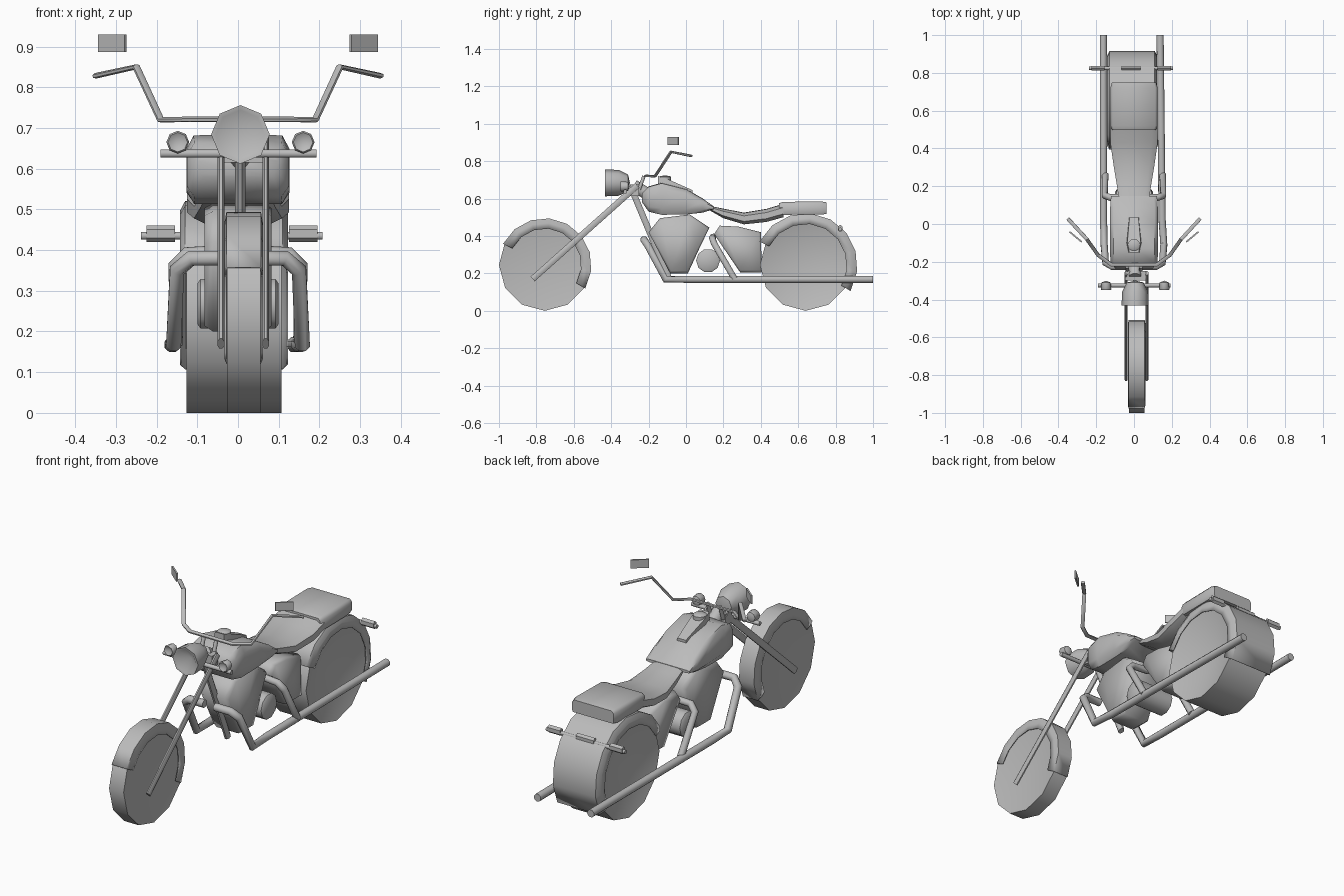
import bpy, bmesh, math
from mathutils import Vector

cube = bpy.data.objects.get("Cube")
if cube:
    bpy.data.objects.remove(cube, do_unlink=True)

grey = bpy.data.materials.new("plain_grey")
grey.use_nodes = True
tone = (0.5, 0.5, 0.5, 1)
grey.diffuse_color = tone
grey.node_tree.nodes["Principled BSDF"].inputs["Base Color"].default_value = tone
parts = []


def build(name, rings, loop=True, caps=True, wrap=False):
    """Skin a list of equal-length point rings."""
    n, m = len(rings[0]), len(rings)
    verts = [tuple(p) for ring in rings for p in ring]
    faces = []
    for i in range(m if wrap else m - 1):
        k = (i + 1) % m
        for j in range(n if loop else n - 1):
            q = (j + 1) % n
            faces.append((i * n + j, i * n + q, k * n + q, k * n + j))
    if caps:
        faces += [tuple(range(n))[::-1], tuple((m - 1) * n + j for j in range(n))]
    mesh = bpy.data.meshes.new(name)
    mesh.from_pydata(verts, [], faces)
    mesh.materials.append(grey)
    obj = bpy.data.objects.new(name, mesh)
    bpy.context.collection.objects.link(obj)
    parts.append(obj)
    return obj


def tube(name, path, ra, rb=None, ref=(1, 0, 0), sides=8):
    """Sweep an elliptical section along a path."""
    pts, rb, u, rings = [Vector(p) for p in path], rb or ra, Vector(ref), []
    for i, p in enumerate(pts):
        t = Vector()
        if i:
            t += (p - pts[i - 1]).normalized()
        if i < len(pts) - 1:
            t += (pts[i + 1] - p).normalized()
        t.normalize()
        u = (u - t * u.dot(t)).normalized()
        v = t.cross(u)
        angles = [math.tau * (k + 0.5) / sides for k in range(sides)]
        rings.append([p + u * ra * math.cos(a) + v * rb * math.sin(a) for a in angles])
    return build(name, rings)


def lathe(name, profile, centre, axis, sides=12, arc=None):
    """Turn (radius, offset) points about an axis; arc gives degrees for an open strip."""
    start, end = arc or (0, 360)
    count = sides + 1 if arc else sides
    rings = []
    for k in range(count):
        a = math.radians(start + (end - start) * k / sides)
        ring = []
        for r, d in profile:
            c, s = r * math.cos(a), r * math.sin(a)
            ring.append(Vector(centre) + Vector({"x": (d, c, s), "y": (c, d, s), "z": (c, s, d)}[axis]))
        rings.append(ring)
    return build(name, rings, loop=False, caps=False, wrap=not arc)


def hull(name, stations, side=((0.7, 0), (1, 0.25), (1, 0.72), (0.75, 0.97), (0, 1))):
    """Loft rounded box sections given as (y, half width, bottom, top)."""
    section = list(side) + [(-a, b) for a, b in reversed(side) if a]
    return build(name, [[(a * w, y, lo + b * (hi - lo)) for a, b in section]
                        for y, w, lo, hi in stations])


def slab(name, profile, half, shrink):
    """Loft a side outline across x, with slightly smaller outer faces."""
    cy = sum(p[0] for p in profile) / len(profile)
    cz = sum(p[1] for p in profile) / len(profile)
    slices = [(-half, shrink), (-half * 0.75, 1), (half * 0.75, 1), (half, shrink)]
    return build(name, [[(x, cy + (y - cy) * s, cz + (z - cz) * s) for y, z in profile]
                        for x, s in slices])


def box(name, centre, size, turn=0):
    half = Vector(size) / 2
    obj = build(name, [[(a * half.x, b * half.y, c * half.z) for a, b in
                        ((-1, -1), (1, -1), (1, 1), (-1, 1))] for c in (-1, 1)])
    obj.location, obj.rotation_euler.z = centre, turn


# wheels and fenders
def wheel(name, centre, half, dish):
    lathe(name, [(0, -dish), (0.245, -half), (0.245, half), (0, dish)], centre, "x")


def fender(name, centre, radius, half, inner):
    side = [(inner, half), (radius - 0.025, half), (radius, half * 0.9)]
    obj = lathe(name, [(r, -d) for r, d in side] + [(r, d) for r, d in side[::-1]],
                centre, "x", 8, (-30, 153))
    obj.modifiers.new("thickness", "SOLIDIFY").thickness = 0.005


front_hub, rear_hub = (0.014, -0.755, 0.245), (-0.01, 0.64, 0.245)
wheel("front_wheel", front_hub, 0.041, 0.005)
wheel("rear_wheel", rear_hub, 0.117, 0.045)
fender("front_fender", front_hub, 0.25, 0.047, 0.195)
fender("rear_fender", rear_hub, 0.277, 0.133, 0.22)

# fork, neck and front frame tube
for x, tag in ((-0.042, "right"), (0.068, "left")):
    tube(tag + "_fork_leg", [(x, -0.26, 0.67), (x, -0.82, 0.17)], 0.009, 0.018)
box("steering_neck", (0.008, -0.275, 0.645), (0.11, 0.05, 0.06))
tube("down_tube", [(0.005, -0.29, 0.65), (0.005, -0.09, 0.17)], 0.014, 0.018)
tube("top_tube", [(0.005, -0.28, 0.67), (0.005, -0.15, 0.59)], 0.035)

# headlight and front indicators
lathe("headlight", [(0, -0.385), (0.06, -0.43), (0.072, -0.432), (0.069, -0.36),
                    (0.045, -0.31), (0, -0.3)], (0.006, 0, 0.684), "y", 8)
tube("indicator_bar", [(-0.19, -0.325, 0.637), (0.193, -0.325, 0.637)], 0.011, ref=(0, 1, 0))
for x in (-0.148, 0.16):
    lathe("front_indicator", [(0, -0.335), (0.024, -0.35), (0.028, -0.345), (0.024, -0.31), (0, -0.3)],
          (x, 0, 0.665), "y", 8)

# handlebar with mirrors
half_bar = [(0.35, 0.028, 0.828), (0.25, -0.08, 0.85), (0.19, -0.165, 0.72), (0.12, -0.215, 0.721)]
tube("handlebar", [(-x, y, z) for x, y, z in half_bar] + half_bar[::-1], 0.011, 0.007, (0, 1, 0), 6)
for s in (-1, 1):
    tube("bar_riser", [(s * 0.035, -0.225, 0.72), (s * 0.035, -0.25, 0.65)], 0.01)
    box("mirror", (s * 0.309, -0.068, 0.908), (0.085, 0.008, 0.043), s * math.radians(40))

# fuel tank with console and gauge
hull("fuel_tank", [(-0.235, 0.1, 0.58, 0.63), (-0.2, 0.125, 0.53, 0.665), (-0.13, 0.127, 0.513, 0.685),
                   (0, 0.127, 0.515, 0.652), (0.09, 0.126, 0.525, 0.6), (0.148, 0.122, 0.543, 0.558)],
     side=((0.85, 0), (1, 0.2), (1, 0.78), (0.86, 0.98), (0, 1)))
hull("tank_console", [(-0.15, 0.03, 0.66, 0.72), (-0.1, 0.042, 0.65, 0.705),
                      (0.035, 0.028, 0.62, 0.645)], side=((1, 0), (0.85, 1)))
lathe("gauge", [(0, 0.033), (0.024, 0.031), (0.033, 0.025), (0.033, 0)], (0, -0.112, 0.69), "z")

# seats
hull("rider_seat", [(0.13, 0.08, 0.535, 0.56), (0.2, 0.09, 0.495, 0.546), (0.31, 0.108, 0.462, 0.525),
                    (0.43, 0.125, 0.475, 0.545), (0.52, 0.125, 0.5, 0.572)])
hull("passenger_seat", [(0.497, 0.115, 0.517, 0.575), (0.52, 0.125, 0.513, 0.582),
                        (0.72, 0.125, 0.515, 0.585), (0.75, 0.117, 0.517, 0.58)],
     side=((0.96, 0), (1, 0.15), (1, 0.8), (0.9, 1)))

# engine, gearbox and round side cover
slab("engine", [(-0.2, 0.42), (-0.14, 0.495), (0.02, 0.515), (0.125, 0.445), (0.07, 0.33),
                (0.01, 0.2), (-0.085, 0.2)], 0.082, 0.92)
slab("gearbox", [(0.15, 0.41), (0.18, 0.455), (0.28, 0.45), (0.4, 0.42), (0.405, 0.205), (0.29, 0.205)],
     0.08, 0.92)
lathe("round_cover", [(0, -0.1), (0.052, -0.1), (0.064, -0.092), (0.064, 0.092), (0.052, 0.1), (0, 0.1)],
      (0, 0.118, 0.268), "x", 10)

# lower rails, each running up into a front guard, and the rear hoops
for s, tag in ((-1, "right"), (1, "left")):
    tube(tag + "_lower_rail", [(s * 0.03, -0.225, 0.38), (s * 0.115, -0.225, 0.38), (s * 0.15, -0.205, 0.35),
                               (s * 0.158, -0.11, 0.168), (s * 0.155 - 0.006, 0.02, 0.168),
                               (s * 0.15 - 0.012, 1, 0.168)], 0.02, ref=(0, 0, 1))
    tube(tag + "_rear_hoop", [(s * 0.152, 0.26, 0.17), (s * 0.155, 0.15, 0.36),
                              (s * 0.125, 0.14, 0.39), (s * 0.03, 0.145, 0.395)], 0.018)

# rear light bar
tube("rear_light_bar", [(-0.238, 0.825, 0.435), (0.207, 0.825, 0.435)], 0.01, ref=(0, 1, 0))
for x, w in ((-0.19, 0.07), (-0.015, 0.1), (0.16, 0.07)):
    tube("rear_lamp", [(x - w / 2, 0.825, 0.44), (x + w / 2, 0.825, 0.44)], 0.014, 0.02, (0, 1, 0), 6)

# shading: wheels and castings are soft all over, the rest keeps its sharp edges
for obj in parts:
    bm = bmesh.new()
    bm.from_mesh(obj.data)
    bmesh.ops.remove_doubles(bm, verts=bm.verts, dist=0.0001)
    bmesh.ops.recalc_face_normals(bm, faces=bm.faces)
    bm.to_mesh(obj.data)
    bm.free()
soft = [o for o in parts if o.name in ("front_wheel", "rear_wheel", "engine", "gearbox")]
for group, angle in ((soft, 80), ([o for o in parts if o not in soft], 48)):
    bpy.ops.object.select_all(action="DESELECT")
    for obj in group:
        obj.select_set(True)
    bpy.context.view_layer.objects.active = group[0]
    bpy.ops.object.shade_smooth_by_angle(angle=math.radians(angle))
